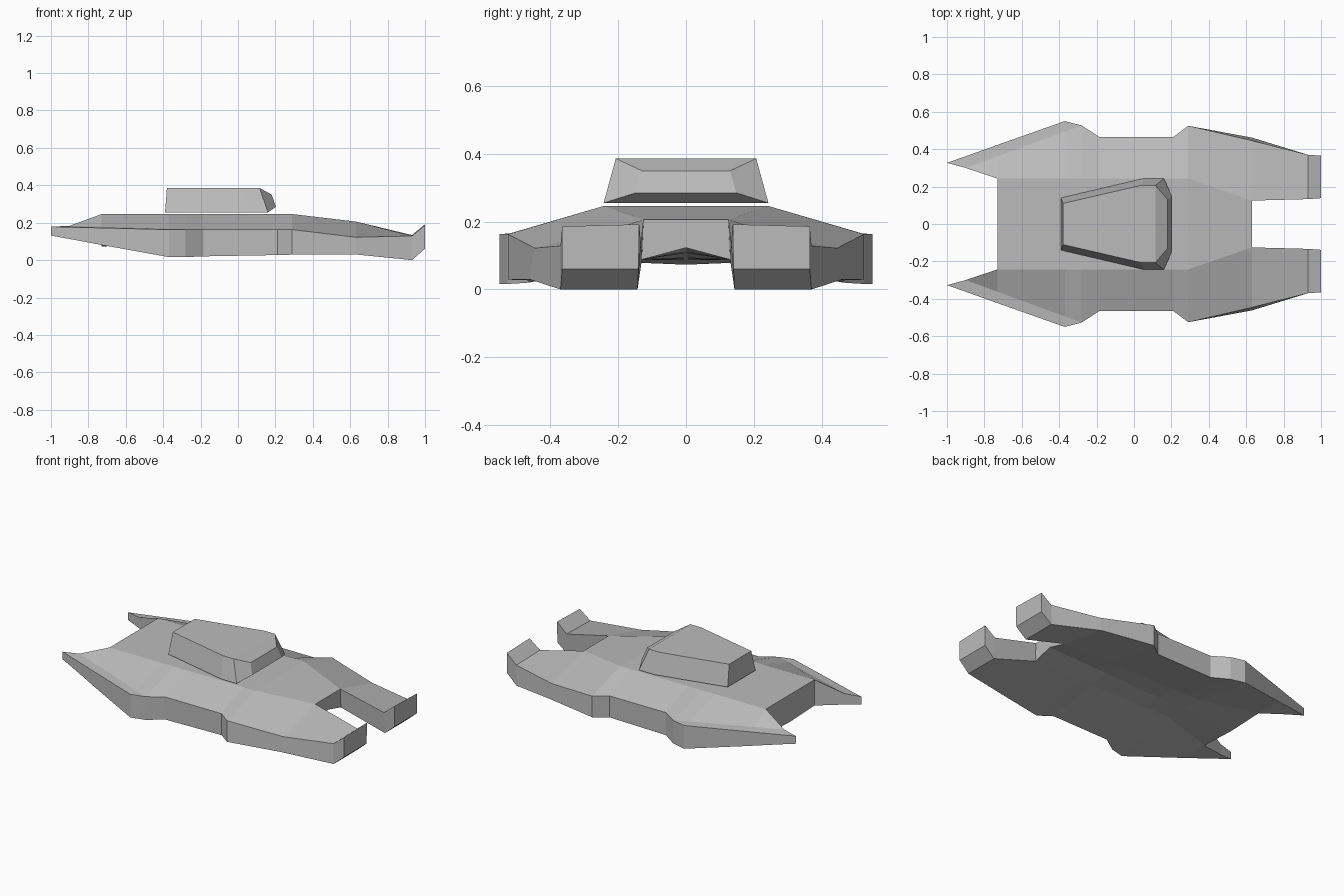
import bpy, bmesh

cube = bpy.data.objects.get("Cube")
if cube:
    bpy.data.objects.remove(cube)

grey = bpy.data.materials.new("hull grey")
grey.use_nodes = True
colour = (0.5, 0.5, 0.5, 1)
grey.diffuse_color = colour
grey.node_tree.nodes["Principled BSDF"].inputs["Base Color"].default_value = colour


def finish(bm, name):
    bmesh.ops.remove_doubles(bm, verts=bm.verts, dist=0.0005)
    bmesh.ops.recalc_face_normals(bm, faces=bm.faces)
    mesh = bpy.data.meshes.new(name)
    bm.to_mesh(mesh)
    bm.free()
    mesh.materials.append(grey)
    obj = bpy.data.objects.new(name, mesh)
    bpy.context.collection.objects.link(obj)


# Pod sections: x, ridge, roof crease, outer top, outer bottom, inner bottom as (y, z)
RIDGE, POD_LOW = (.243, .246), (.13, .088)
EDGE_TOP = .163


def waist(x, y, low):
    """Section whose roof runs straight from the ridge to the outer edge."""
    return (x, RIDGE, (y, EDGE_TOP), (y, EDGE_TOP), (y, low), POD_LOW)


TIP_TOP, TIP_LOW = (.327, .179), (.327, .131)
sections = [
    (-1.0, TIP_TOP, TIP_TOP, TIP_TOP, TIP_LOW, TIP_LOW),
    (-.90, (.30, .183), (.30, .183), (.362, .176), (.362, .113), (.30, .113)),
    (-.73, RIDGE, (.362, .178), (.423, .172), (.423, .081), (.243, .083)),
    (-.37, RIDGE, (.494, .167), (.55, EDGE_TOP), (.55, .016), POD_LOW),
    waist(-.28, .527, .016),
    waist(-.185, .465, .02),
    waist(.21, .465, .027),
    waist(.29, .525, .029),
    (.63, (.125, .206), (.446, .122), (.446, .122), (.462, .03), POD_LOW),
    (.93, (.133, .134), (.37, .129), (.37, .129), (.37, .0), (.143, .0)),
    (1.0, (.138, .192), (.365, .186), (.365, .186), (.365, .061), (.14, .061)),
]
FRONT, BACK = 2, 8   # sections where the middle body starts and ends
x_front, x_back = sections[FRONT][0], sections[BACK][0]

# Hull: two lofted pods joined by a middle body with a rising keel
bm = bmesh.new()
for side in (1, -1):
    loops = [[bm.verts.new((x, side * y, z)) for y, z in pts] for x, *pts in sections]
    for i in range(FRONT, BACK + 1):
        x, ridge = sections[i][:2]
        keel = .073 + .05 * (x - x_front) / (x_back - x_front)
        loops[i] += [bm.verts.new((x, 0, keel)), bm.verts.new((x, 0, ridge[1]))]
    for i, (a, b) in enumerate(zip(loops, loops[1:])):
        in_body = FRONT <= i < BACK
        size = 7 if in_body else 5
        for k in range(size):
            j = (k + 1) % size
            if not (in_body and k == 5):      # no wall on the centre plane
                bm.faces.new((a[k], a[j], b[j], b[k]))
    bm.faces.new(loops[-1])
    for i in (FRONT, BACK):
        bm.faces.new([loops[i][k] for k in (0, 4, 5, 6)])
finish(bm, "hull")

# Turret: faceted wedge hovering over the deck
corners = [
    (-.38, .11, .386), (.04, .207, .386), (.115, .207, .386),
    (-.39, .14, .255), (.05, .243, .255), (.16, .243, .255),
    (.18, .13, .35), (.203, .148, .285),
]
bm = bmesh.new()
for x, y, z in corners:
    for side in (1, -1):
        bm.verts.new((x, side * y, z))
bmesh.ops.convex_hull(bm, input=bm.verts)
bmesh.ops.dissolve_limit(bm, angle_limit=.05, verts=bm.verts, edges=bm.edges)
finish(bm, "turret")
